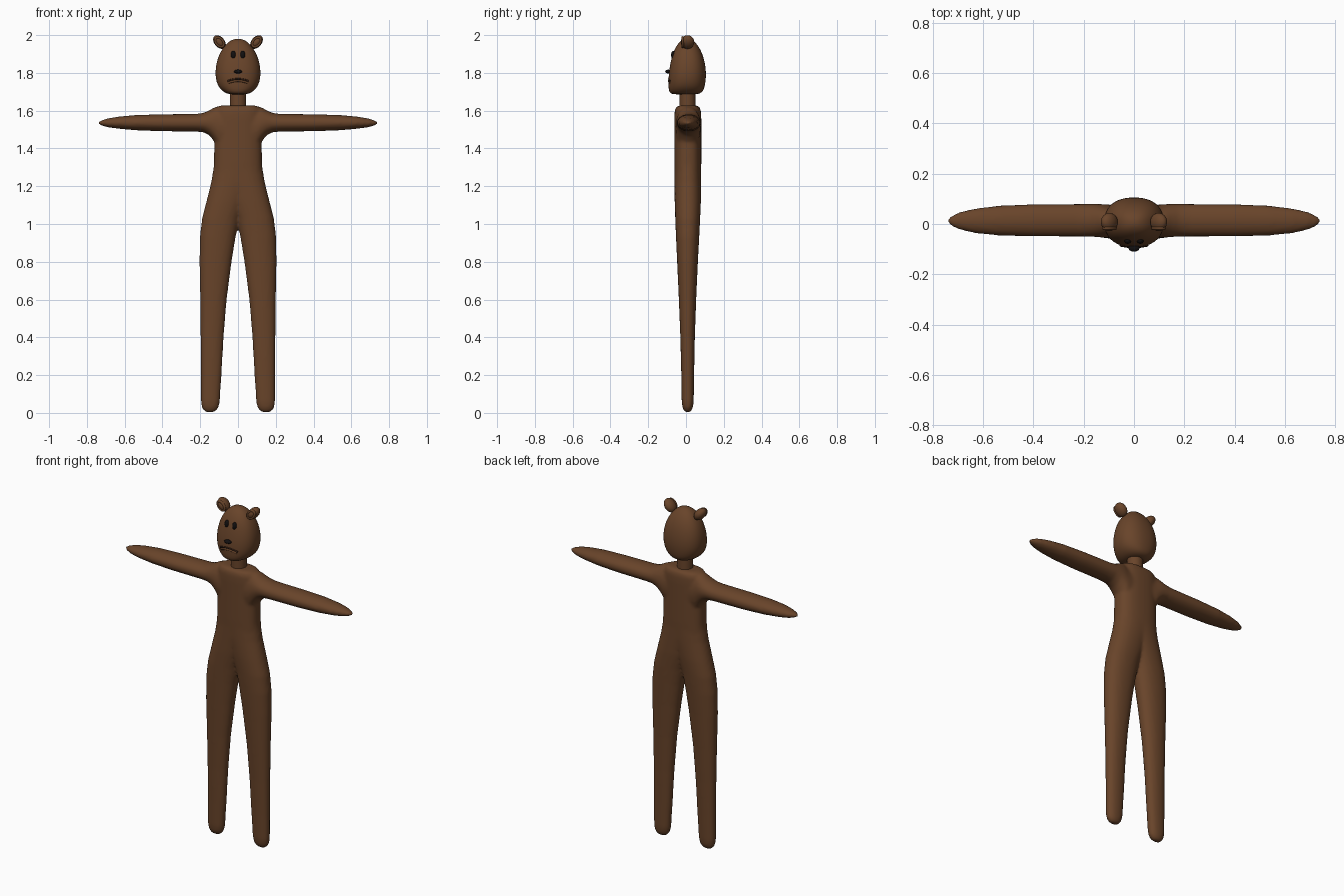
import bpy, bmesh, math
from mathutils import Matrix, Vector

if "Cube" in bpy.data.objects:
    bpy.data.objects.remove(bpy.data.objects["Cube"])


def material(name, rgb):
    m = bpy.data.materials.new(name)
    m.diffuse_color = (*rgb, 1)
    m.use_nodes = True
    m.node_tree.nodes["Principled BSDF"].inputs["Base Color"].default_value = m.diffuse_color
    return m


BROWN = material("brown fur", (0.14, 0.058, 0.023))
BLACK = material("black", (0.006, 0.005, 0.005))
DARK = material("dark brown", (0.035, 0.014, 0.007))
CREAM = material("inner ear", (0.42, 0.28, 0.19))


def finish(name, bm, mat):
    bmesh.ops.recalc_face_normals(bm, faces=bm.faces)
    for f in bm.faces:
        f.smooth = True
    me = bpy.data.meshes.new(name)
    bm.to_mesh(me)
    bm.free()
    me.materials.append(mat)
    ob = bpy.data.objects.new(name, me)
    bpy.context.collection.objects.link(ob)
    return ob


def loft(bm, rows, axis="z", sign=1, power=2.0, n=40):
    """Skin superellipse rows (station, a0, a1, b0, b1); axis z: a=x b=y, axis x: a=y b=z."""
    rings = []
    for s, a0, a1, b0, b1 in rows:
        ring = []
        for i in range(n):
            t = 2 * math.pi * i / n
            c, d = math.cos(t), math.sin(t)
            a = (a0 + a1) / 2 + (a1 - a0) / 2 * math.copysign(abs(c) ** (2 / power), c)
            b = (b0 + b1) / 2 + (b1 - b0) / 2 * math.copysign(abs(d) ** (2 / power), d)
            co = (sign * a, b, s) if axis == "z" else (sign * s, a, b)
            ring.append(bm.verts.new(co))
        rings.append(ring)
    for r, q in zip(rings, rings[1:]):
        for i in range(n):
            j = (i + 1) % n
            bm.faces.new((r[i], r[j], q[j], q[i]))
    bm.faces.new(rings[0])
    bm.faces.new(rings[-1])


def ellipsoid(name, loc, radii, mat, tilt=0):
    bm = bmesh.new()
    mx = Matrix.Translation(loc) @ Matrix.Rotation(tilt, 4, "Y") @ Matrix.Diagonal((*radii, 1))
    bmesh.ops.create_uvsphere(bm, u_segments=28, v_segments=16, radius=1, matrix=mx)
    return finish(name, bm, mat)


def tube(name, pts, radius, mat, cyclic=False):
    cu = bpy.data.curves.new(name, "CURVE")
    cu.dimensions = "3D"
    cu.bevel_depth = radius
    cu.bevel_resolution = 3
    cu.use_fill_caps = True
    sp = cu.splines.new("POLY")
    sp.points.add(len(pts) - 1)
    for p, co in zip(sp.points, pts):
        p.co = (*co, 1)
    sp.use_cyclic_u = cyclic
    cu.materials.append(mat)
    ob = bpy.data.objects.new(name, cu)
    bpy.context.collection.objects.link(ob)
    return ob


# Body: legs, torso and arms lofted, then fused and softened
LEG = [(0.003, .130, .168, -.002, .020), (0.012, .114, .182, -.012, .030),
       (0.03, .102, .192, -.019, .037), (0.06, .096, .197, -.023, .041),
       (0.2, .087, .197, -.025, .043), (0.4, .076, .198, -.030, .047),
       (0.6, .060, .200, -.038, .054), (0.8, .034, .204, -.047, .063),
       (0.93, .013, .202, -.053, .070), (1.03, -.008, .190, -.057, .075),
       (1.12, -.04, .167, -.06, .079), (1.22, -.08, .142, -.061, .08),
       (1.32, -.11, .126, -.061, .08)]
TORSO = [(1.12, -.13, .13, -.045, .065), (1.22, -.135, .135, -.06, .079),
         (1.32, -.127, .127, -.062, .081), (1.45, -.125, .125, -.062, .081),
         (1.56, -.125, .125, -.062, .081), (1.60, -.122, .122, -.06, .079),
         (1.62, -.11, .11, -.052, .071), (1.628, -.09, .09, -.035, .055)]
ARM = [(0.06, -.055, .075, 1.38, 1.626), (0.10, -.055, .077, 1.39, 1.624),
       (0.125, -.054, .079, 1.435, 1.618), (0.15, -.052, .08, 1.468, 1.603),
       (0.18, -.05, .08, 1.485, 1.589), (0.22, -.05, .08, 1.489, 1.583),
       (0.4, -.05, .079, 1.491, 1.581), (0.54, -.046, .073, 1.496, 1.577),
       (0.63, -.037, .062, 1.504, 1.569), (0.69, -.024, .049, 1.512, 1.559),
       (0.725, -.009, .034, 1.522, 1.548), (0.741, .005, .019, 1.531, 1.539)]
bm = bmesh.new()
loft(bm, TORSO, power=2.5)
for s in (-1, 1):
    loft(bm, LEG, sign=s, power=2.2)
    loft(bm, ARM, axis="x", sign=s)
body = finish("body", bm, BROWN)
rm = body.modifiers.new("fuse", "REMESH")
rm.mode = "VOXEL"
rm.voxel_size = 0.009
rm.use_smooth_shade = True
sm = body.modifiers.new("soften", "SMOOTH")
sm.factor = 0.5
sm.iterations = 6

# Neck
bm = bmesh.new()
loft(bm, [(1.58, -.043, .043, -.034, .05), (1.74, -.043, .043, -.034, .05)])
neck = finish("neck", bm, BROWN)
bpy.context.view_layer.objects.active = neck
neck.select_set(True)
bpy.ops.object.shade_smooth_by_angle()

# Head: egg with a flattened face
HEAD = [(1.686, -.035, .035, -.06, .05), (1.690, -.06, .06, -.082, .075),
        (1.705, -.085, .085, -.091, .092), (1.73, -.107, .107, -.093, .100),
        (1.77, -.119, .119, -.093, .106), (1.81, -.120, .120, -.090, .106),
        (1.85, -.115, .115, -.083, .101), (1.89, -.103, .103, -.074, .091),
        (1.925, -.085, .085, -.061, .076), (1.955, -.061, .061, -.043, .056),
        (1.973, -.037, .037, -.024, .036), (1.981, -.012, .012, -.004, .015)]
bm = bmesh.new()
loft(bm, HEAD, power=2.3, n=32)
head = finish("head", bm, BROWN)
ss = head.modifiers.new("round", "SUBSURF")
ss.levels = ss.render_levels = 1

# Eyes, nose and frowning mouth
for s, side in ((-1, "left"), (1, "right")):
    ellipsoid(side + "_eye", (s * .025, -.067, 1.895), (.013, .012, .022), BLACK)
ellipsoid("nose", (0, -.095, 1.807), (.022, .015, .010), BLACK)


def arc(width, z, drop):
    xs = [width * (i / 8 - 1) for i in range(17)]
    return [(x, -.090 + 2.2 * x * x, z - drop * (x / width) ** 2) for x in xs]


tube("mouth", arc(.056, 1.768, .012), .005, DARK)
tube("lower_lip", arc(.050, 1.758, .010), .006, BROWN)

# Ears: tilted ovals with a rim and a cream inside
for s, side in ((-1, "left"), (1, "right")):
    c = Vector((s * .098, .008, 1.963))
    tilt = s * math.radians(40)
    ellipsoid(side + "_ear", c, (.027, .036, .041), BROWN, tilt)
    rot = Matrix.Rotation(tilt, 3, "Y")
    rim = [c + rot @ Vector((.018 * math.cos(t), -.025, .028 * math.sin(t)))
           for t in [2 * math.pi * i / 28 for i in range(28)]]
    tube(side + "_ear_rim", rim, .007, BROWN, True)
    ellipsoid(side + "_inner_ear", c + Vector((0, -.024, 0)), (.013, .006, .023), CREAM, tilt)
